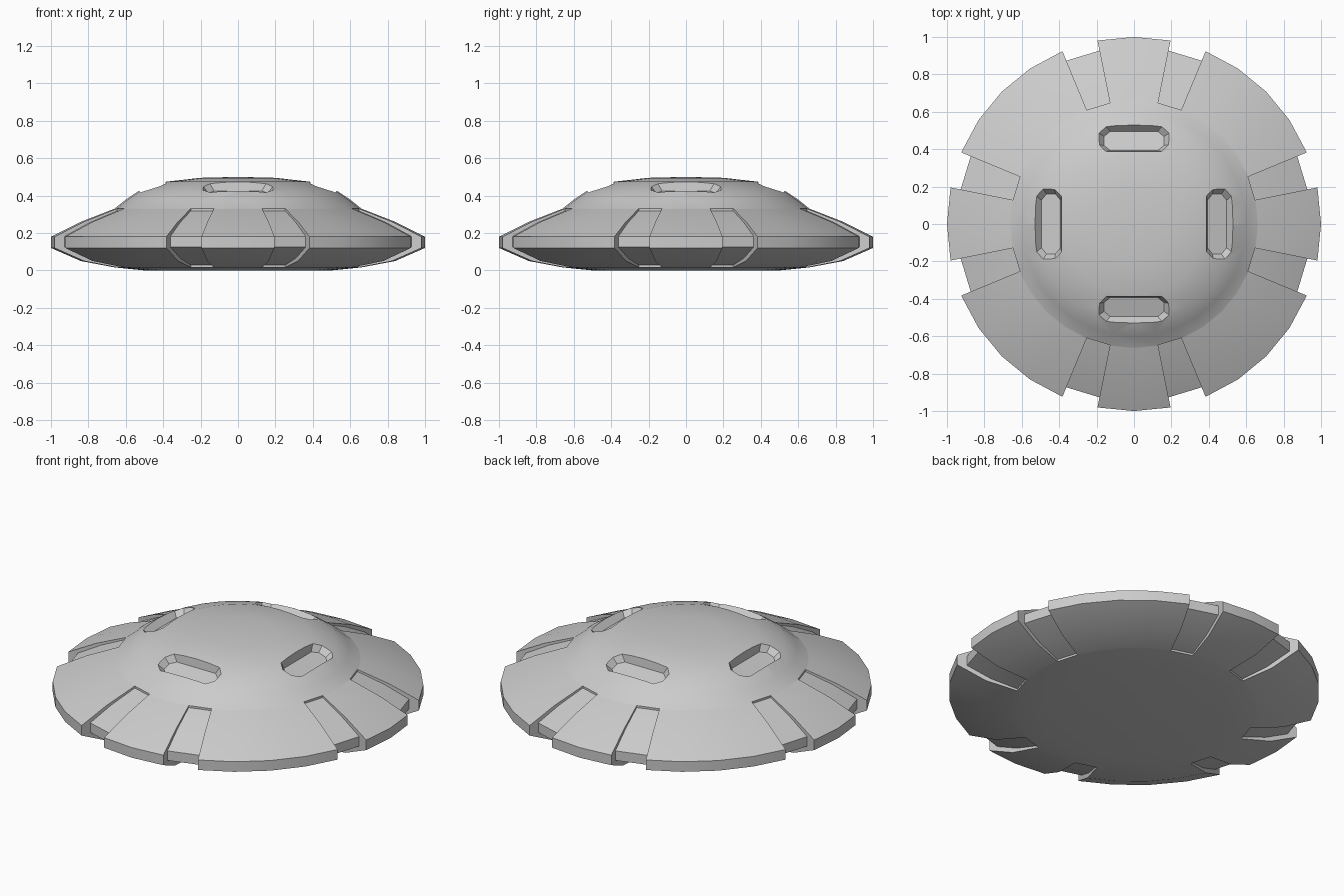
import bpy, bmesh
from math import pi, sin, cos, atan2
from mathutils import Matrix, Vector

if "Cube" in bpy.data.objects:
    bpy.data.objects.remove(bpy.data.objects["Cube"])

SEG = 32
# (radius, height) from dome top, round the rim, to underside centre
FULL = [(0, .5), (.2, .495), (.385, .474), (.53, .425), (.6, .378), (.66, .33),
        (.665, .328), (.84, .26), (1, .18), (1, .12), (.84, .05), (.665, .017),
        (.66, .016), (.5, 0), (0, 0)]
# same profile with the rim pressed in for the slots
SLOT = list(FULL)
SLOT[6:12] = [(.66, .318), (.81, .255), (.945, .182), (.945, .125), (.81, .066), (.66, .028)]


def make_object(name, bm):
    bmesh.ops.remove_doubles(bm, verts=bm.verts, dist=.0005)
    bmesh.ops.recalc_face_normals(bm, faces=bm.faces)
    me = bpy.data.meshes.new(name)
    bm.to_mesh(me)
    bm.free()
    ob = bpy.data.objects.new(name, me)
    bpy.context.collection.objects.link(ob)
    return ob


# Saucer hull: revolve segment by segment, using the slot profile where needed
bm = bmesh.new()


def point(p, i):
    a = 2 * pi * i / SEG
    return bm.verts.new((p[0] * cos(a), p[0] * sin(a), p[1]))


def is_slot(i):
    return i % 8 in (1, 6)


for i in range(SEG):
    prof = SLOT if is_slot(i) else FULL
    for a, b in zip(prof, prof[1:]):
        corners = [(a, i), (b, i)]
        ring = [(a, i), (b, i), (b, i + 1), (a, i + 1)]
        if a[0] == 0:
            ring = ring[:3]
        elif b[0] == 0:
            ring = [ring[0], ring[1], ring[3]]
        bm.faces.new([point(p, k) for p, k in ring])
    # slot side walls
    if is_slot(i) != is_slot(i - 1):
        for j in range(5, 12):
            quad = []
            for p in (FULL[j], FULL[j + 1], SLOT[j + 1], SLOT[j]):
                if p not in quad:
                    quad.append(p)
            bm.faces.new([point(p, i) for p in quad])
hull = make_object("saucer_hull", bm)

# Window cutters: tapered rounded bars tilted to the dome slope
OUTLINE = [(.195, .035), (.195, -.035), (.155, -.075), (-.155, -.075),
           (-.195, -.035), (-.195, .035), (-.155, .075), (.155, .075)]
bm = bmesh.new()
tilt = atan2(.05, .15)
for k in range(4):
    m = (Matrix.Rotation(k * pi / 2, 4, 'Z') @ Matrix.Translation((0, -.458, .449))
         @ Matrix.Rotation(tilt, 4, 'X'))
    loops = []
    for depth, sx, sy in ((.06, 1.0, 1.0), (0, 1.0, 1.0), (-.045, .82, .72)):
        loops.append([bm.verts.new(m @ Vector((x * sx, y * sy, depth))) for x, y in OUTLINE])
    for lo, hi in zip(loops, loops[1:]):
        for n in range(8):
            bm.faces.new((lo[n], lo[(n + 1) % 8], hi[(n + 1) % 8], hi[n]))
    bm.faces.new(loops[0])
    bm.faces.new(loops[-1])
cutter = make_object("window_cutter", bm)
cutter.hide_render = True

# Cut the window recesses, then smooth
bpy.context.view_layer.objects.active = hull
hull.select_set(True)
mod = hull.modifiers.new("windows", 'BOOLEAN')
mod.operation = 'DIFFERENCE'
mod.solver = 'EXACT'
mod.object = cutter
bpy.ops.object.modifier_apply(modifier=mod.name)
bpy.data.objects.remove(cutter)
bpy.ops.object.shade_smooth_by_angle(angle=pi / 6)
